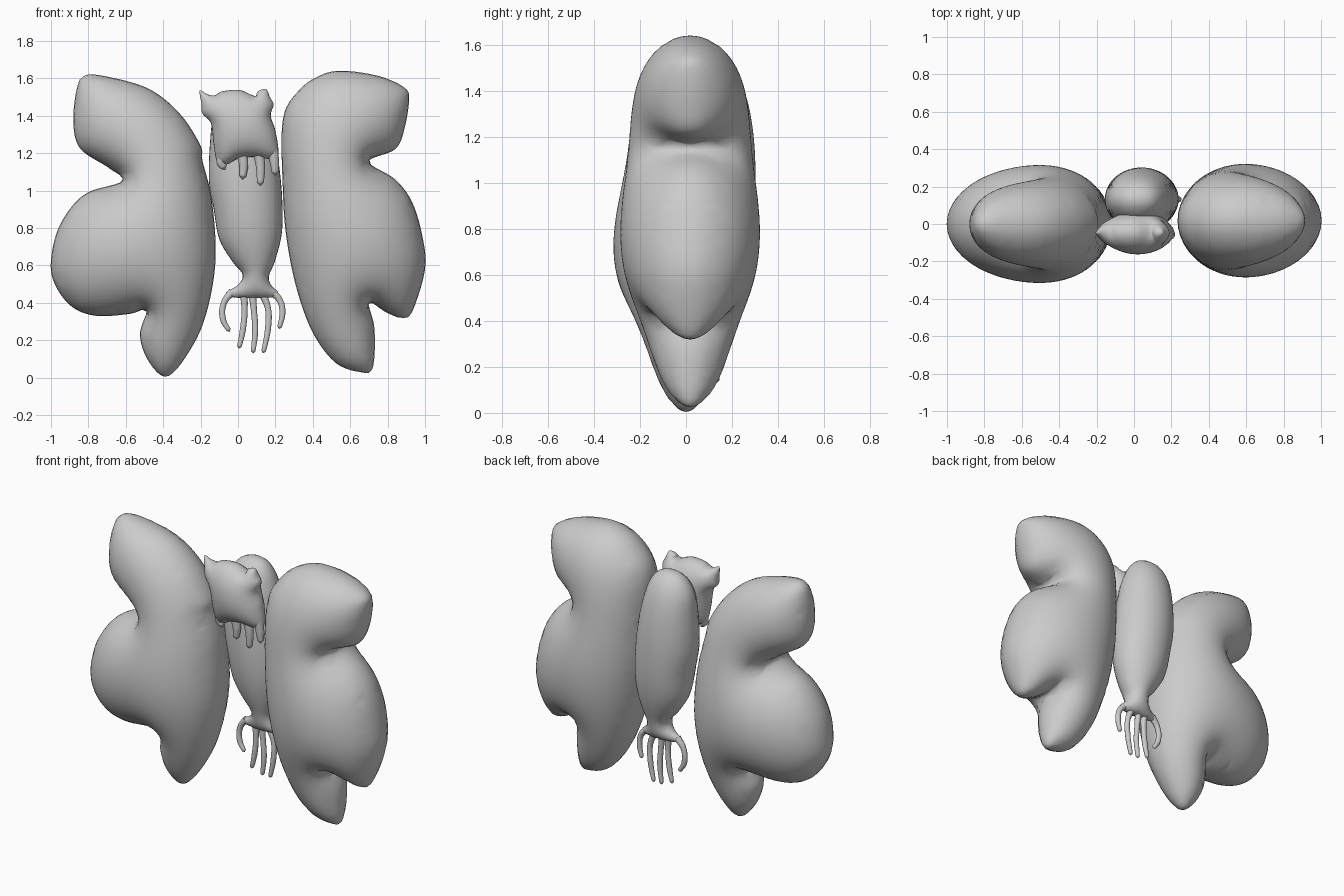
import bpy, bmesh, math
from mathutils import Vector
from mathutils.geometry import delaunay_2d_cdt

if "Cube" in bpy.data.objects:
    bpy.data.objects.remove(bpy.data.objects["Cube"])


def smooth_outline(pts, step):
    """Closed Catmull-Rom through the points, resampled evenly."""
    p = [Vector(q) for q in pts]
    n, dense = len(p), []
    for i in range(n):
        a, b, c, d = p[i - 1], p[i], p[(i + 1) % n], p[(i + 2) % n]
        for k in range(10):
            t = k / 10
            dense.append(0.5 * (2 * b + (c - a) * t + (2 * a - 5 * b + 4 * c - d) * t * t
                                + (3 * b - a - 3 * c + d) * t ** 3))
    out = [dense[0]]
    for q in dense[1:]:
        if (q - out[-1]).length >= step and (q - out[0]).length > step * 0.5:
            out.append(q)
    return out


def inside(q, poly):
    hit = False
    for i in range(len(poly)):
        a, b = poly[i - 1], poly[i]
        if (a.y > q.y) != (b.y > q.y) and q.x < a.x + (q.y - a.y) * (b.x - a.x) / (b.y - a.y):
            hit = not hit
    return hit


def inflate(name, pts, depth, y, h):
    """Pillow inflated from an x/z outline: height is the root of a Poisson solution."""
    rim = smooth_outline(pts, h * 0.6)
    n = len(rim)
    area = sum(rim[i - 1].cross(rim[i]) for i in range(n))
    cloud = list(rim)

    def add(q, gap, others):
        if inside(q, rim) and all((q - r).length > gap for r in others):
            cloud.append(q)
    # rings close to the rim for a round edge
    for d in (0.12 * h, 0.45 * h):
        for i in range(n):
            t = (rim[(i + 1) % n] - rim[i - 1]).normalized()
            nrm = Vector((-t.y, t.x)) * (1 if area > 0 else -1)
            add(rim[i] + nrm * d, d * 0.85, rim)
    xs, zs = [q.x for q in rim], [q.y for q in rim]
    for j in range(int((max(zs) - min(zs)) / (h * 0.87)) + 1):
        for i in range(int((max(xs) - min(xs)) / h) + 1):
            add(Vector((min(xs) + (i + 0.5 * (j % 2)) * h, min(zs) + j * h * 0.87)), h * 0.85, rim)
    edges = [(i, (i + 1) % n) for i in range(n)]
    res = delaunay_2d_cdt(cloud, edges, [], 0, 1e-6)
    v, orig = res[0], res[3]
    tris = [f for f in res[2] if inside((v[f[0]] + v[f[1]] + v[f[2]]) / 3, rim)]
    fixed = [any(o < n for o in os) or not os for os in orig]
    # cotangent weights
    w = [{} for _ in v]
    mass = [0.0] * len(v)
    for f in tris:
        for k in range(3):
            a, b, c = f[k], f[(k + 1) % 3], f[(k + 2) % 3]
            e, g = v[b] - v[a], v[c] - v[a]
            cr = max(abs(e.cross(g)), 1e-9)
            cot = 0.5 * e.dot(g) / cr
            w[b][c] = w[b].get(c, 0) + cot
            w[c][b] = w[c].get(b, 0) + cot
            mass[a] += cr / 6
    u = [0.0] * len(v)
    free = [(i, list(w[i].items()), sum(w[i].values())) for i in range(len(v)) if not fixed[i] and w[i]]
    for _ in range(220):
        for i, nb, tot in free:
            if tot > 1e-6:
                u[i] += 1.8 * ((mass[i] * 4 + sum(u[j] * c for j, c in nb)) / tot - u[i])
    top = max(u)
    bm = bmesh.new()
    front, back = {}, {}
    for i in sorted({i for f in tris for i in f}):
        d = 0 if fixed[i] else depth * math.sqrt(max(u[i], 0) / top)
        front[i] = bm.verts.new((v[i].x, y - d, v[i].y))
        back[i] = front[i] if fixed[i] else bm.verts.new((v[i].x, y + d, v[i].y))
    for f in tris:
        bm.faces.new([front[i] for i in f])
        if not all(fixed[i] for i in f):
            bm.faces.new([back[i] for i in reversed(f)])
    bmesh.ops.recalc_face_normals(bm, faces=bm.faces[:])
    for f in bm.faces:
        f.smooth = True
    me = bpy.data.meshes.new(name)
    bm.to_mesh(me)
    bm.free()
    ob = bpy.data.objects.new(name, me)
    bpy.context.collection.objects.link(ob)
    return ob


def tentacle(name, path, y, r):
    """Tapering round tube along an x/z path."""
    cu = bpy.data.curves.new(name, 'CURVE')
    cu.dimensions = '3D'
    cu.bevel_depth, cu.bevel_resolution, cu.resolution_u = r, 3, 6
    cu.use_fill_caps = True
    a, b = Vector(path[-2]), Vector(path[-1])
    pts = [Vector(p) for p in path[:-1]] + [b - (b - a).normalized() * r * 0.7, b]
    rad = [1.3] + [1.0] * (len(pts) - 3) + [0.75, 0.1]
    sp = cu.splines.new('BEZIER')
    sp.bezier_points.add(len(pts) - 1)
    for bp, p, s in zip(sp.bezier_points, pts, rad):
        bp.co = (p.x, y, p.y)
        bp.radius = s
        bp.handle_left_type = bp.handle_right_type = 'AUTO'
    ob = bpy.data.objects.new(name, cu)
    bpy.context.collection.objects.link(ob)
    bpy.ops.object.select_all(action='DESELECT')
    ob.select_set(True)
    bpy.context.view_layer.objects.active = ob
    bpy.ops.object.convert(target='MESH')
    bpy.ops.object.shade_smooth()


# wings
left = [(-.82, 1.615), (-.68, 1.605), (-.47, 1.54), (-.31, 1.41), (-.2, 1.24), (-.19, 1.16),
        (-.14, .95), (-.12, .63), (-.17, .34), (-.26, .14), (-.38, .005), (-.48, .09),
        (-.525, .23), (-.49, .36), (-.58, .34), (-.76, .33), (-.89, .38), (-.98, .5),
        (-1, .63), (-.95, .82), (-.82, .98), (-.62, 1.05), (-.69, 1.12), (-.84, 1.22),
        (-.88, 1.35), (-.865, 1.53)]
right = [(.24, 1.38), (.33, 1.54), (.45, 1.62), (.57, 1.64), (.76, 1.61), (.89, 1.55),
         (.915, 1.49), (.89, 1.33), (.84, 1.22), (.70, 1.155), (.84, 1.06), (.93, .94),
         (.985, .76), (1, .58), (.93, .35), (.87, .32), (.79, .35), (.70, .40),
         (.73, .26), (.72, .05), (.65, .03), (.52, .08), (.40, .24), (.315, .47),
         (.26, .74), (.24, 1.0)]
inflate("left_wing", left, .315, 0, .034)
inflate("right_wing", right, .303, .018, .034)

# body with flared lower end
body = [(.02, 1.52), (.11, 1.49), (.17, 1.38), (.21, 1.2), (.235, .98), (.235, .78), (.2, .63),
        (.165, .54), (.18, .49), (.215, .455), (.19, .43), (.08, .425), (-.03, .43), (-.065, .455),
        (.0, .495), (.025, .55), (-.03, .62), (-.1, .74), (-.13, .9), (-.155, 1.05), (-.15, 1.25),
        (-.13, 1.4), (-.07, 1.49)]
inflate("body", body, .17, .132, .02)

# head with two ears
head = [(-.205, 1.535), (-.165, 1.515), (-.125, 1.508), (-.085, 1.53), (.01, 1.537), (.09, 1.505),
        (.105, 1.53), (.15, 1.542), (.17, 1.5), (.19, 1.46), (.175, 1.4), (.2, 1.32), (.215, 1.2),
        (.17, 1.17), (.08, 1.18), (0, 1.17), (-.06, 1.14), (-.11, 1.15), (-.13, 1.245), (-.145, 1.36),
        (-.19, 1.41), (-.195, 1.46)]
inflate("head", head, .115, -.047, .018)

# tentacles under the head and the body
for i, p in enumerate([[(-.08, 1.2), (-.09, 1.15), (-.07, 1.11)], [(.01, 1.24), (.03, 1.14), (.025, 1.06)],
                       [(.1, 1.24), (.12, 1.13), (.12, 1.025)], [(.18, 1.24), (.195, 1.15), (.2, 1.08)]]):
    tentacle(f"head_tentacle_{i + 1}", p, -.055, .026)
for i, p in enumerate([[(-.03, .46), (-.075, .4), (-.08, .31), (-.045, .245)],
                       [(.03, .46), (.035, .36), (.025, .25), (.005, .155)],
                       [(.075, .46), (.085, .36), (.092, .25), (.08, .13)],
                       [(.125, .46), (.16, .37), (.16, .26), (.135, .13)],
                       [(.18, .46), (.225, .41), (.237, .34), (.22, .26)]]):
    tentacle(f"lower_tentacle_{i + 1}", p, .132, .017)
